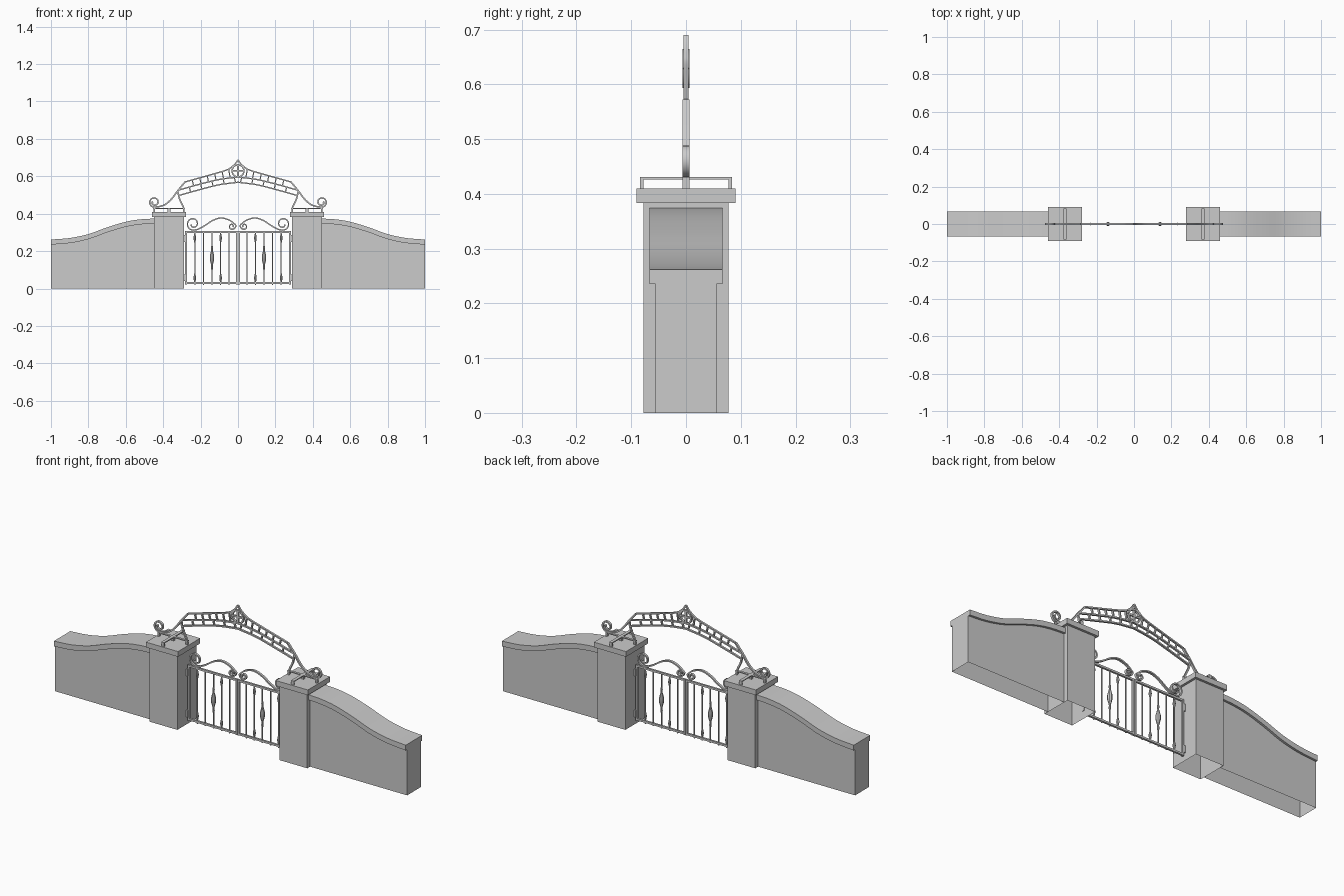
import bpy, bmesh, math
from mathutils import Vector

if "Cube" in bpy.data.objects:
    bpy.data.objects.remove(bpy.data.objects["Cube"])

# ---------- helpers ----------
def finish(name, bm, mirror=True, smooth=False):
    bmesh.ops.recalc_face_normals(bm, faces=bm.faces)
    me = bpy.data.meshes.new(name)
    bm.to_mesh(me)
    bm.free()
    ob = bpy.data.objects.new(name, me)
    bpy.context.collection.objects.link(ob)
    if mirror:
        ob.modifiers.new("Mirror", 'MIRROR').use_mirror_merge = False
    if smooth:
        bpy.ops.object.select_all(action='DESELECT')
        ob.select_set(True)
        bpy.context.view_layer.objects.active = ob
        bpy.ops.object.shade_smooth_by_angle(angle=math.radians(35))
    return ob

def box(bm, x0, x1, y0, y1, z0, z1, bottom=True):
    r = bmesh.ops.create_cube(bm, size=1)
    for v in r['verts']:
        v.co = Vector(((x0 + x1) / 2 + v.co.x * (x1 - x0),
                       (y0 + y1) / 2 + v.co.y * (y1 - y0),
                       (z0 + z1) / 2 + v.co.z * (z1 - z0)))
    if not bottom:
        low = [f for f in bm.faces if all(abs(v.co.z - z0) < 1e-6 for v in f.verts)]
        bmesh.ops.delete(bm, geom=low, context='FACES_ONLY')

def strip(bm, top, bot, d, bottom=True):
    """Solid strip between an upper and a lower xz line, y = -d..d."""
    rings = [[bm.verts.new((p[0], y, p[1])) for p, y in ((a, -d), (a, d), (b, d), (b, -d))]
             for a, b in zip(top, bot)]
    for r, q in zip(rings, rings[1:]):
        for i in range(4):
            if bottom or i != 2:
                j = (i + 1) % 4
                bm.faces.new((r[i], r[j], q[j], q[i]))
    bm.faces.new(rings[0])
    bm.faces.new(rings[-1][::-1])

def ribbon(bm, path, t=0.008, d=0.005):
    """Flat iron bar following an xz path."""
    pts = [Vector(p) for p in path]
    a, b = [], []
    for i, p in enumerate(pts):
        k = (pts[min(i + 1, len(pts) - 1)] - pts[max(i - 1, 0)]).normalized()
        n = Vector((-k.y, k.x)) * t / 2
        a.append(p + n)
        b.append(p - n)
    strip(bm, a, b, d)

def curve(ctrl, n=6):
    """Catmull-Rom line through control points."""
    c = [Vector(p) for p in ctrl]
    c = [2 * c[0] - c[1]] + c + [2 * c[-1] - c[-2]]
    out = []
    for i in range(1, len(c) - 2):
        p0, p1, p2, p3 = c[i - 1:i + 3]
        for s in range(n):
            t = s / n
            out.append(0.5 * (2 * p1 + (p2 - p0) * t + (2 * p0 - 5 * p1 + 4 * p2 - p3) * t * t
                              + (3 * p1 - p0 - 3 * p2 + p3) * t ** 3))
    return out + [c[-2]]

def spiral(cx, cz, a0, a1, r0, r1, n=26):
    out = []
    for i in range(n + 1):
        u = i / n
        a, r = math.radians(a0 + (a1 - a0) * u), r0 + (r1 - r0) * u ** 0.6
        out.append(Vector((cx + r * math.cos(a), cz + r * math.sin(a))))
    return out

def lathe(bm, x, z, profile, seg=8):
    rings = [[bm.verts.new((x + r * math.cos(2 * math.pi * i / seg),
                            r * math.sin(2 * math.pi * i / seg), z + h)) for i in range(seg)]
             for r, h in profile]
    for a, b in zip(rings, rings[1:]):
        for i in range(seg):
            j = (i + 1) % seg
            bm.faces.new((a[i], a[j], b[j], b[i]))
    bm.faces.new(rings[0])
    bm.faces.new(rings[-1])

# ---------- masonry ----------
line = curve([(-1, .262), (-.9, .27), (-.8, .291), (-.7, .327), (-.6, .357), (-.52, .37), (-.449, .374)], 4)
under = [p - Vector((0, .027)) for p in line]
bm = bmesh.new()
strip(bm, under, [(p.x, 0) for p in line], .0555, bottom=False)
finish("wall", bm)
bm = bmesh.new()
strip(bm, line, under, .067)
finish("wall_coping", bm, smooth=True)

P = -.369
bm = bmesh.new()
box(bm, P - .079, P + .079, -.078, .078, 0, .383, bottom=False)
finish("pillar", bm)
bm = bmesh.new()
box(bm, P - .091, P + .091, -.09, .09, .383, .41)
finish("pillar_cap", bm)

# ---------- arch feet: crossed straps on each cap ----------
bm = bmesh.new()
box(bm, P - .085, P + .085, -.006, .006, .426, .431)
box(bm, P - .008, P + .008, -.084, .084, .426, .431)
for s in (-1, 1):
    box(bm, P + s * .08 - .004, P + s * .08 + .004, -.006, .006, .41, .428)
    box(bm, P - .008, P + .008, s * .081 - .003, s * .081 + .003, .41, .428)
box(bm, P - .008, P + .008, -.006, .006, .41, .428)
finish("arch_foot", bm)

# ---------- overhead arch ----------
top = [(-.283, .57), (-.15, .607), (-.06, .634), (-.03, .653), (-.012, .67), (0, .688)]
mid = [(-.322, .525), (-.2, .559), (-.1, .583), (0, .596)]
low = [(-.318, .497), (-.2, .53), (-.1, .555), (0, .568)]
bm = bmesh.new()
for c in (top, mid, low):
    ribbon(bm, curve(c, 4), .007)
ribbon(bm, [(-.322, .525), (-.318, .497)], .007)
finish("arch_chord", bm, smooth=True)

def height(c, x):
    for (x0, z0), (x1, z1) in zip(c, c[1:]):
        if x0 <= x <= x1:
            return z0 + (z1 - z0) * (x - x0) / (x1 - x0)

bm = bmesh.new()
for x in (-.245, -.205, -.165, -.125, -.085, -.05):
    ribbon(bm, [(x, height(top, x)), (x + .008, height(mid, x + .008))], .006)
for x in (-.26, -.2, -.14, -.08, -.02):
    ribbon(bm, [(x, height(mid, x)), (x + .007, height(low, x + .007))], .006)
finish("arch_tie", bm)

# scrolled outer legs and curved inner legs
bm = bmesh.new()
ribbon(bm, spiral(-.447, .462, -200, 270, .008, .027)
       + curve([(-.425, .437), (-.39, .449), (-.355, .479), (-.322, .523), (-.283, .57)]), .008, .006)
ribbon(bm, curve([(-.318, .5), (-.311, .475), (-.299, .45), (-.29, .43)]), .008)
finish("arch_leg", bm, smooth=True)

# centre ring with cross
bm = bmesh.new()
ribbon(bm, spiral(0, .629, 0, 360, .032, .032, 24), .008, .006)
box(bm, -.03, .03, -.004, .004, .6245, .6335)
box(bm, -.0045, .0045, -.004, .004, .599, .659)
finish("arch_ring", bm, mirror=False, smooth=True)

# ---------- gate leaves ----------
bm = bmesh.new()
box(bm, -.284, -.274, -.005, .005, .022, .308)
box(bm, -.010, -.001, -.005, .005, .022, .308)
box(bm, -.284, -.001, -.005, .005, .298, .308)
box(bm, -.284, -.001, -.005, .005, .024, .034)
finish("gate_frame", bm)

bars = [-.231, -.185, -.139, -.093, -.048]
bm = bmesh.new()
for x in bars:
    box(bm, x - .0025, x + .0025, -.0025, .0025, .018, .304)
finish("gate_bar", bm)

# turned ornaments on the bars
big = [(.003, -.068), (.006, -.055), (.004, -.042), (.012, -.01), (.012, .01),
       (.004, .042), (.006, .055), (.003, .068)]
small = [(.003, -.024), (.007, -.003), (.007, .003), (.003, .024)]
bm = bmesh.new()
lathe(bm, bars[2], .165, big)
for x in (bars[0], bars[3]):
    for z in (.057, .27):
        lathe(bm, x, z, small)
finish("gate_spindle", bm, smooth=True)

# hinges
bm = bmesh.new()
for z in (.057, .268):
    box(bm, -.293, -.282, -.007, .007, z - .018, z + .018)
finish("hinge", bm)

# scrolls along the gate top
bm = bmesh.new()
ribbon(bm, spiral(-.24, .346, -160, 275, .01, .034)
       + curve([(-.215, .316), (-.18, .335), (-.135, .364), (-.09, .377), (-.045, .365), (-.016, .343)])
       + spiral(-.033, .333, 10, -400, .023, .007), .007, .006)
finish("gate_scroll", bm, smooth=True)
